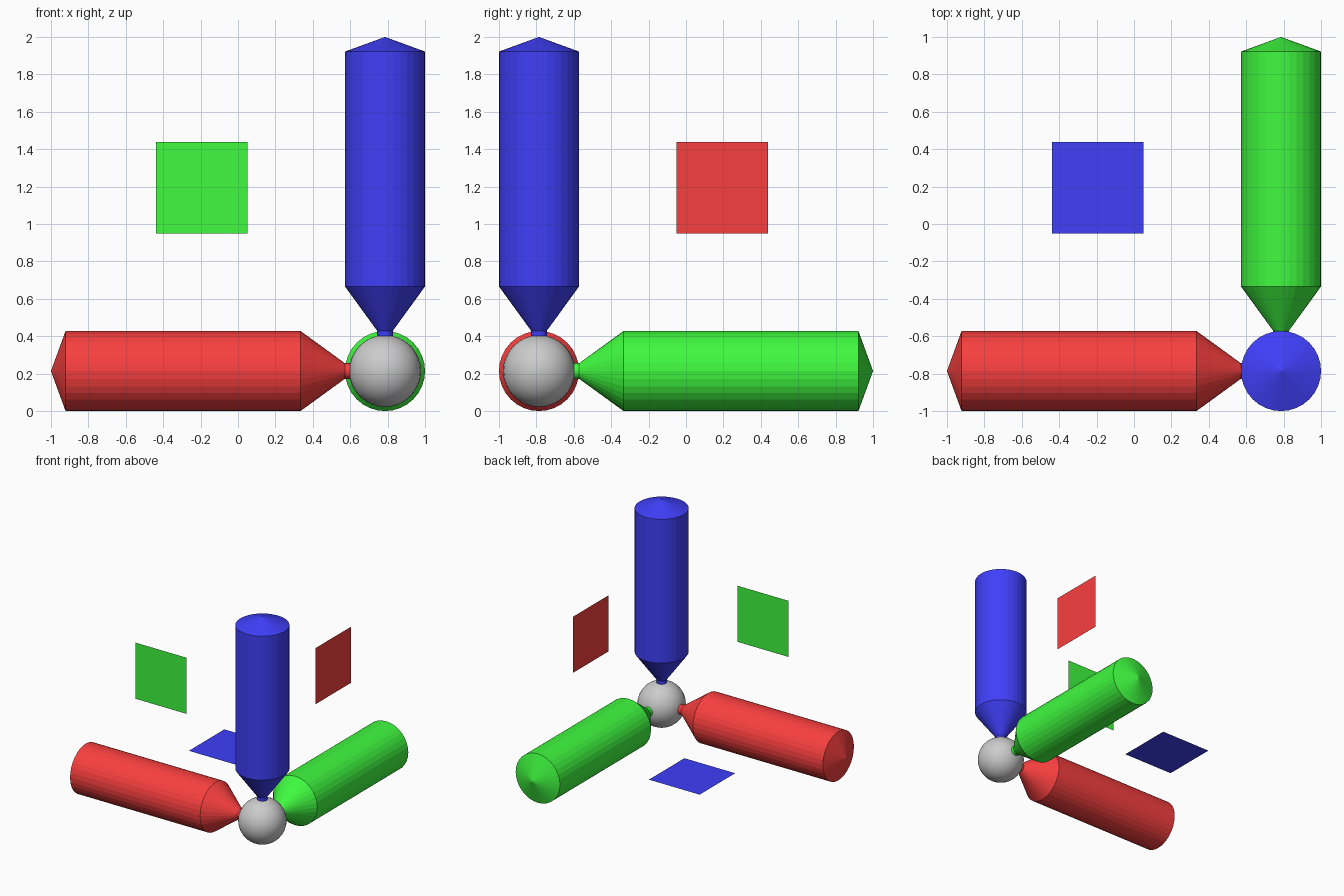
import bpy, bmesh, math
from mathutils import Matrix, Vector

if "Cube" in bpy.data.objects:
    bpy.data.objects.remove(bpy.data.objects["Cube"])

ORIGIN = Vector((0.786, -0.786, 0.214))
SIDES = 32
# (radius, distance along axis): stem, flared cone, barrel, shallow tip
PROFILE = [(0.042, 0.10), (0.042, 0.215), (0.214, 0.452), (0.214, 1.708)]
TIP = 1.786
PLANE_OFFSET, PLANE_SIZE = 0.98, 0.49


def material(name, color):
    mat = bpy.data.materials.new(name)
    mat.diffuse_color = (*color, 1)
    mat.use_nodes = True
    mat.node_tree.nodes["Principled BSDF"].inputs["Base Color"].default_value = mat.diffuse_color
    return mat


def finish(name, bm, mat=None):
    bmesh.ops.recalc_face_normals(bm, faces=bm.faces)
    mesh = bpy.data.meshes.new(name)
    bm.to_mesh(mesh)
    bm.free()
    ob = bpy.data.objects.new(name, mesh)
    ob.location = ORIGIN
    if mat:
        mesh.materials.append(mat)
    bpy.context.collection.objects.link(ob)
    return ob


def axis_arm(name, direction, mat):
    # turned profile along +z, closed by a shallow cone, then aimed
    bm = bmesh.new()
    rings = [[bm.verts.new((r * math.cos(2 * math.pi * i / SIDES),
                            r * math.sin(2 * math.pi * i / SIDES), h))
              for i in range(SIDES)] for r, h in PROFILE]
    tip = bm.verts.new((0, 0, TIP))
    for i in range(SIDES):
        j = (i + 1) % SIDES
        for a, b in zip(rings, rings[1:]):
            bm.faces.new((a[i], a[j], b[j], b[i]))
        bm.faces.new((rings[-1][i], rings[-1][j], tip))
    bm.faces.new(rings[0])
    turn = Vector((0, 0, 1)).rotation_difference(direction).to_matrix()
    bmesh.ops.transform(bm, matrix=turn.to_4x4(), verts=bm.verts)
    return finish(name, bm, mat)


def plane_handle(name, u, v, mat):
    # single square facing the third axis
    bm = bmesh.new()
    centre, h = (u + v) * PLANE_OFFSET, PLANE_SIZE / 2
    bm.faces.new([bm.verts.new(centre + u * a * h + v * b * h)
                  for a, b in ((-1, -1), (1, -1), (1, 1), (-1, 1))])
    return finish(name, bm, mat)


red = material("red", (0.95, 0.05, 0.05))
green = material("green", (0.05, 0.95, 0.05))
blue = material("blue", (0.05, 0.05, 0.95))
X, Y, Z = Vector((-1, 0, 0)), Vector((0, 1, 0)), Vector((0, 0, 1))

# arms and the square handles perpendicular to them
for label, d, u, v, mat in (("x", X, Y, Z, red), ("y", Y, Z, X, green), ("z", Z, X, Y, blue)):
    axis_arm(label + "_axis_arm", d, mat)
    plane_handle(label + "_plane_handle", u, v, mat)

# smooth centre ball
bm = bmesh.new()
bmesh.ops.create_uvsphere(bm, u_segments=32, v_segments=16, radius=0.192)
for f in bm.faces:
    f.smooth = True
finish("centre_ball", bm)
